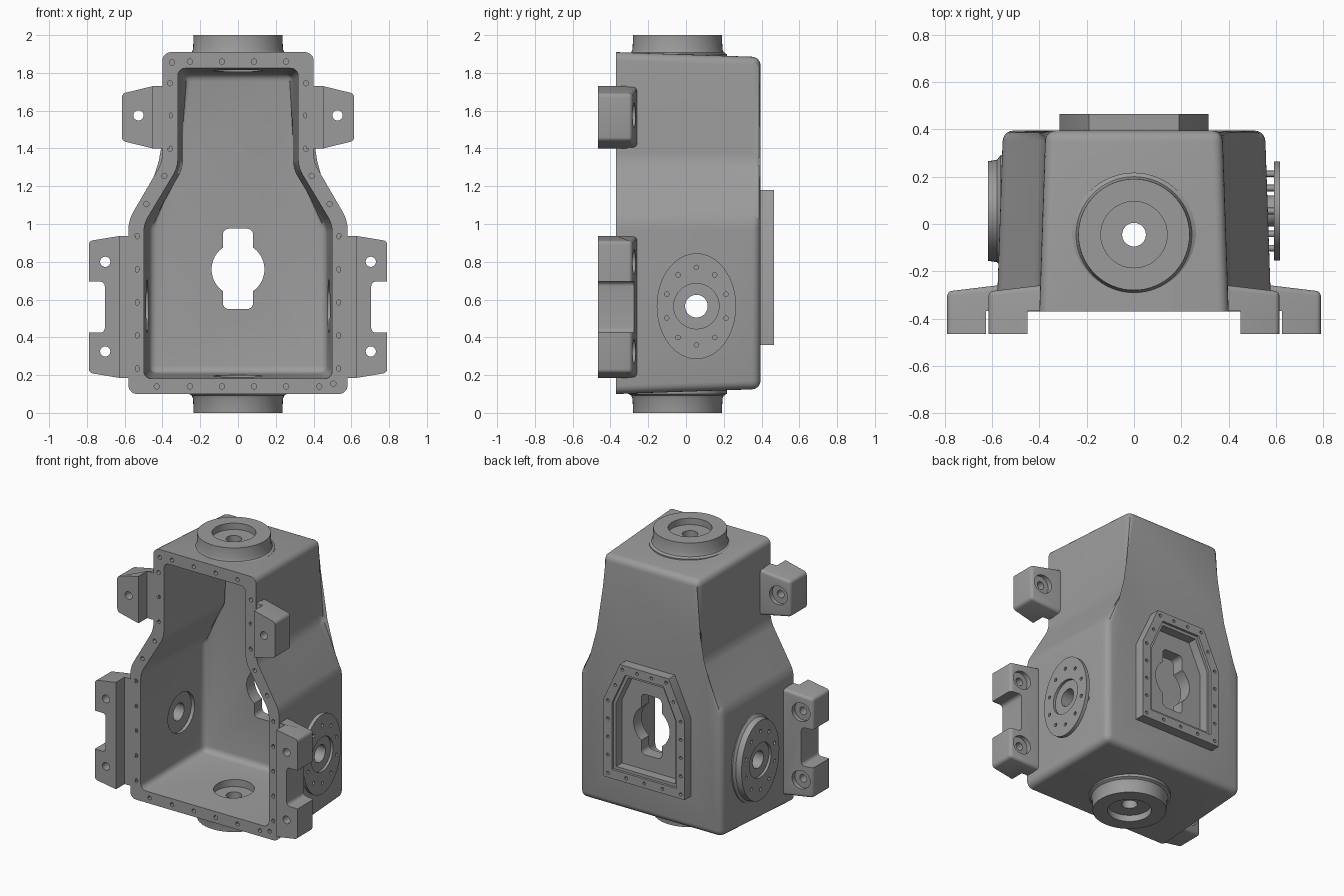
import bpy, bmesh, math
from mathutils import Matrix, Vector

if "Cube" in bpy.data.objects:
    bpy.data.objects.remove(bpy.data.objects["Cube"])

GREY = (0.33, 0.33, 0.33, 1)
metal = bpy.data.materials.new("cast grey")
metal.use_nodes = True
metal.diffuse_color = GREY
metal.node_tree.nodes["Principled BSDF"].inputs["Base Color"].default_value = GREY


def finish(name, bm):
    bmesh.ops.recalc_face_normals(bm, faces=bm.faces)
    mesh = bpy.data.meshes.new(name)
    bm.to_mesh(mesh)
    bm.free()
    mesh.materials.append(metal)
    obj = bpy.data.objects.new(name, mesh)
    bpy.context.collection.objects.link(obj)
    return obj


def both(half):
    """Mirror the right half of an outline, listed bottom to top."""
    return half + [(-x, z) for x, z in reversed(half)]


def inset(pts, d):
    out = []
    for i, p in enumerate(pts):
        a, b, c = Vector(pts[i - 1]), Vector(p), Vector(pts[(i + 1) % len(pts)])
        e1, e2 = (b - a).normalized(), (c - b).normalized()
        n1, n2 = Vector((-e1.y, e1.x)), Vector((-e2.y, e2.x))
        out.append(tuple(b + (n1 + n2) * d / (1 + n1.dot(n2))))
    return out


def prism(name, pts, y0, y1, draft=0, bevel=0, round_back=False):
    """Extrude an x-z outline along y, with draft and rounded edges."""
    bm = bmesh.new()
    front = [bm.verts.new((x, y0, z)) for x, z in pts]
    back = [bm.verts.new((x, y1, z)) for x, z in inset(pts, draft)]
    bm.faces.new(front)
    bm.faces.new(back)
    n = len(pts)
    for i in range(n):
        j = (i + 1) % n
        bm.faces.new((front[i], front[j], back[j], back[i]))
    if bevel:
        edges = [e for e in bm.edges if any(v in back for v in e.verts)
                 and (round_back or any(v in front for v in e.verts))]
        bmesh.ops.bevel(bm, geom=edges, offset=bevel, segments=5, profile=0.5, affect='EDGES')
    return finish(name, bm)


def lathe(name, pts, frame, n=64):
    """Closed ring of (radius u, radius v, height) sections."""
    bm = bmesh.new()
    rings = [[bm.verts.new(frame @ Vector((u * math.cos(t), v * math.sin(t), h)))
              for t in (math.tau * k / n for k in range(n))] for u, v, h in pts]
    for i, ring in enumerate(rings):
        prev = rings[i - 1]
        for k in range(n):
            j = (k + 1) % n
            bm.faces.new((prev[k], prev[j], ring[j], ring[k]))
    return finish(name, bm)


def pins(name, spots, r, h0, h1, frame, n=12):
    """Cylinders at (u, v) spots, from height h0 to h1 of a frame."""
    bm = bmesh.new()
    for u, v in spots:
        place = frame @ Matrix.Translation((u, v, (h0 + h1) / 2))
        bmesh.ops.create_cone(bm, cap_ends=True, segments=n, radius1=r, radius2=r,
                              depth=h1 - h0, matrix=place)
    return finish(name, bm)


def cut(targets, cutter):
    for obj in targets:
        mod = obj.modifiers.new("cut", 'BOOLEAN')
        mod.operation, mod.solver, mod.object = 'DIFFERENCE', 'EXACT', cutter
        bpy.context.view_layer.objects.active = obj
        bpy.ops.object.modifier_apply(modifier=mod.name)
    bpy.data.objects.remove(cutter)


def axes(x, y, z, origin):
    m = Matrix((x, y, z)).transposed().to_4x4()
    m.translation = origin
    return m


# Frames whose local z points outward from each side of the housing
UP = axes((1, 0, 0), (0, 1, 0), (0, 0, 1), (0, -0.045, 0))
DOWN = axes((1, 0, 0), (0, -1, 0), (0, 0, -1), (0, -0.045, 2))
LEFT = axes((0, 1, 0), (0, 0, 1), (1, 0, 0), (0, 0.055, 0.565))
RIGHT = axes((0, -1, 0), (0, 0, 1), (-1, 0, 0), (0, 0.055, 0.565))
BACK = axes((-1, 0, 0), (0, 0, 1), (0, 1, 0), (0, 0, 0))
parts = []

# Hollow housing, open at the front
body = prism("housing", both([(0.58, 0.1), (0.58, 1.02), (0.4, 1.33), (0.4, 1.91)]),
             -0.37, 0.395, 0.026, 0.045, True)
parts.append(body)
cut([body], prism("cavity", both([(0.5, 0.18), (0.5, 1.0), (0.32, 1.3), (0.32, 1.826)]),
                  -0.4, 0.295, 0.03, 0.04, True))

# Blind screw holes round the open rim
rim = [(0.085, 1.86), (0.255, 1.86), (0.36, 1.745), (0.36, 1.575), (0.36, 1.4),
       (0.39, 1.255), (0.485, 1.105), (0.085, 0.14), (0.255, 0.14), (0.43, 0.14)]
rim += [(0.535, 0.235 + 0.175 * k) for k in range(5)]
rim = both(rim) + [(0.505, 0.155), (-0.35, 1.855)]
cut([body], pins("rim_holes", [(-x, z) for x, z in rim], 0.014, -0.4, -0.34, BACK))

# Round bearing bosses above and below
for name, frame in (("top_boss", UP), ("bottom_boss", DOWN)):
    profile = [(0.05, 1.87), (0.262, 1.87), (0.262, 1.899), (0.245, 1.908), (0.238, 1.925),
               (0.235, 2), (0.14, 2), (0.14, 1.955), (0.05, 1.955)]
    parts.append(lathe(name, [(r, r, h) for r, h in profile], frame))
    cut([body], pins("bore", [(0, 0)], 0.05, 1.7, 2, frame, 64))
    cut([body], pins("counterbore", [(0, 0)], 0.13, 1.75, 1.85, frame, 64))

# Oval side flanges: a solid boss on one side, a plate on posts on the other
ring = [(0.165 * math.sin(math.tau * k / 10), 0.205 * math.cos(math.tau * k / 10))
        for k in range(10)]
hub = [(0.12, 0.12, 0.618), (0.12, 0.12, 0.6), (0.06, 0.06, 0.6)]
boss = lathe("right_flange", [(0.06, 0.06, 0.53), (0.245, 0.315, 0.53), (0.235, 0.305, 0.565),
                              (0.217, 0.287, 0.578), (0.21, 0.28, 0.618)] + hub, RIGHT)
plate = lathe("left_flange", [(0.06, 0.06, 0.592), (0.21, 0.28, 0.592),
                              (0.21, 0.28, 0.618)] + hub, LEFT)
posts = pins("left_flange_posts", ring, 0.014, 0.54, 0.597, LEFT)
sleeve = lathe("left_flange_sleeve", [(0.06, 0.06, 0.54), (0.066, 0.066, 0.54),
                                      (0.066, 0.066, 0.597), (0.06, 0.06, 0.597)], LEFT)
parts += [boss, plate, posts, sleeve]
for flange, frame in ((boss, RIGHT), (plate, LEFT)):
    cut([flange], pins("flange_holes", ring, 0.012, 0.603, 0.65, frame))
    cut([body], pins("bore", [(0, 0)], 0.06, 0.4, 0.7, frame, 64))
    cut([body], pins("counterbore", [(0, 0)], 0.14, 0.4, 0.5, frame, 64))

# Raised window frame on the back
outline = both([(0.315, 0.36), (0.315, 0.91), (0.19, 1.18)])
window = prism("back_window_frame", outline, 0.387, 0.465)
parts.append(window)
cut([window], prism("step", inset(outline, 0.065), 0.448, 0.5))
cut([window, body], prism("recess", inset(outline, 0.085), 0.383, 0.5))
loop, screws = inset(outline, 0.032), []
for i, count in enumerate((4, 2, 3, 2, 4, 4)):
    a, b = Vector(loop[i]), Vector(loop[(i + 1) % 6])
    screws += [tuple(a.lerp(b, k / count)) for k in range(count)]
cut([window], pins("window_holes", [(-x, z) for x, z in screws], 0.011, 0.445, 0.5, BACK))

# Keyhole through the back wall
cut([body], pins("keyhole_round", [(0, 0.76)], 0.14, 0.2, 0.5, BACK, 64))
cut([body], prism("keyhole_slot", both([(0.08, 0.55), (0.08, 0.975)]), 0.2, 0.5, 0, 0.03))


def lug(name, side, xi, step, out, z0, z1, rise, holes, notch=None):
    """Stepped mounting ear with a tapered tip and drilled holes."""
    section = [(xi, -0.368), (step, -0.368), (step, -0.465), (out, -0.465),
               (out, -0.285), (xi, -0.255)]
    bm = bmesh.new()
    loops = []
    for z, slope in ((z0, rise), (z1, -rise)):
        loops.append([bm.verts.new((side * x, y, z + slope * max(0, x - step) / (out - step)))
                      for x, y in section])
        bm.faces.new(loops[-1])
    for i in range(6):
        bm.faces.new((loops[0][i - 1], loops[0][i], loops[1][i], loops[1][i - 1]))
    rear = [e for e in bm.edges if all(v.co.y > -0.29 for v in e.verts)
            or (all(abs(abs(v.co.x) - out) < 0.001 for v in e.verts)
                and abs(e.verts[0].co.y - e.verts[1].co.y) > 0.1)]
    bmesh.ops.bevel(bm, geom=rear, offset=0.02, segments=4, profile=0.5, affect='EDGES')
    obj = finish(name, bm)
    if notch:
        x, a, b = notch
        box = [(x, a), (out + 0.1, a), (out + 0.1, b), (x, b)]
        if side < 0:
            box = [(-u, v) for u, v in reversed(box)]
        cut([obj], prism("notch", box, -0.6, -0.1, 0, 0.025))
    spots = [(-side * x, z) for x, z in holes]
    cut([obj], pins("lug_holes", spots, 0.027, -0.6, -0.1, BACK, 32))
    cut([obj], pins("spotfaces", spots, 0.065, -0.3, -0.1, BACK, 32))
    parts.append(obj)


# Two pairs of mounting ears
for side, word in ((1, "left"), (-1, "right")):
    lug("upper_lug_" + word, side, 0.36, 0.45, 0.615, 1.4, 1.73, 0.04, [(0.527, 1.575)])
    lug("lower_lug_" + word, side, 0.54, 0.625, 0.79, 0.185, 0.937, 0.027,
        [(0.703, 0.8), (0.703, 0.325)], (0.705, 0.425, 0.695))

# Smooth the rounded surfaces, keep the machined edges crisp
bpy.ops.object.select_all(action='DESELECT')
for obj in parts:
    obj.select_set(True)
bpy.context.view_layer.objects.active = body
bpy.ops.object.shade_smooth_by_angle(angle=math.radians(30))
